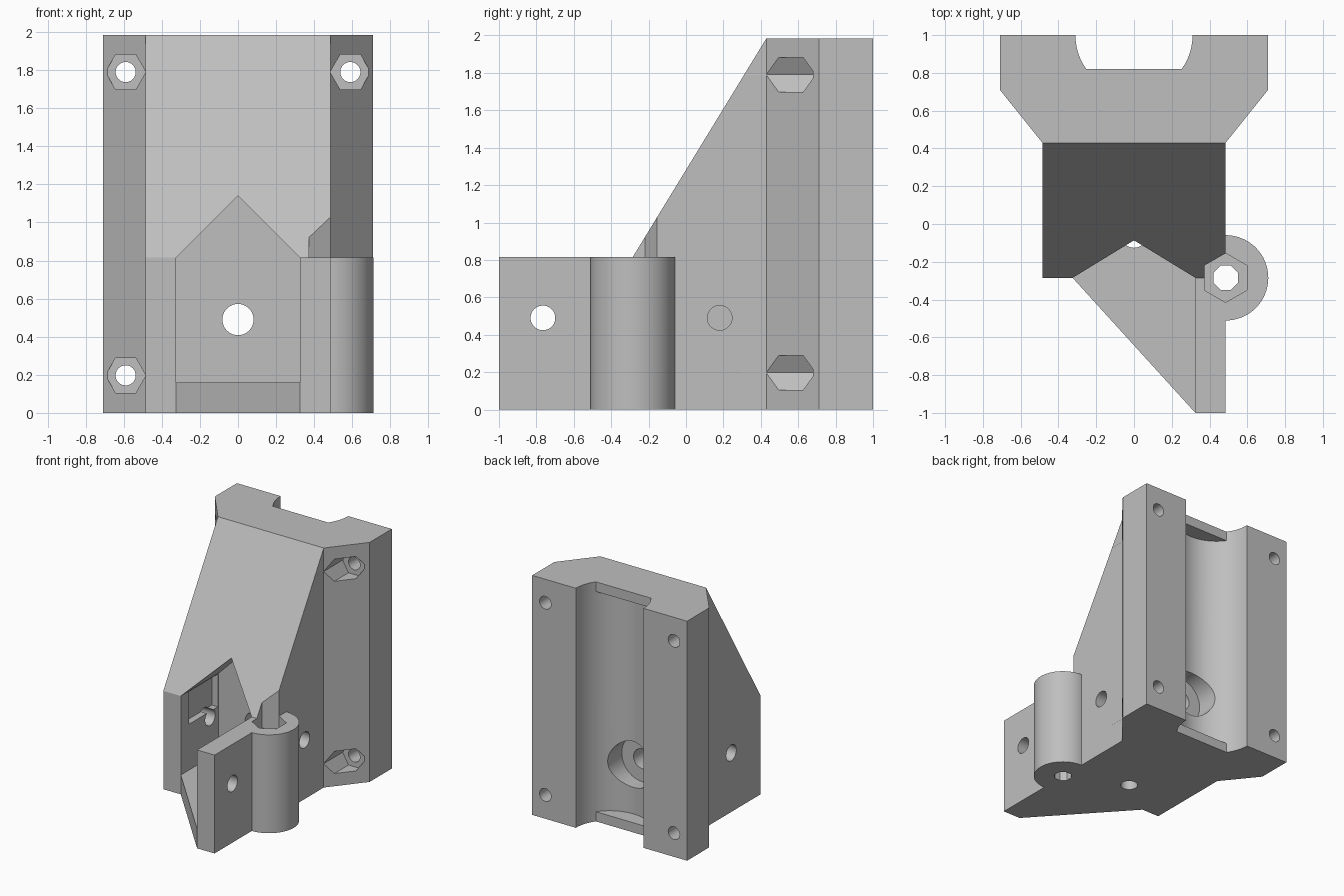
import bpy, bmesh
from math import sin, cos, radians

cube = bpy.data.objects.get("Cube")
if cube:
    bpy.data.objects.remove(cube, do_unlink=True)

grey = bpy.data.materials.new("plain_grey")
grey.use_nodes = True
GREY = (0.52, 0.52, 0.52, 1)
grey.diffuse_color = GREY
grey.node_tree.nodes["Principled BSDF"].inputs["Base Color"].default_value = GREY


def arc(cx, cy, r, start, end, n):
    """Points on an arc, both ends included."""
    angles = [radians(start + (end - start) * i / n) for i in range(n + 1)]
    return [(cx + r * cos(a), cy + r * sin(a)) for a in angles]


def ring(cx, cy, r, n=40, turn=0):
    return arc(cx, cy, r, turn, turn + 360, n)[:-1]


def prism(name, outline, axis, lo, hi):
    """Extrude a 2D outline along the x, y or z axis."""
    place = {"x": lambda a, b, t: (t, a, b),
             "y": lambda a, b, t: (a, t, b),
             "z": lambda a, b, t: (a, b, t)}[axis]
    bm = bmesh.new()
    low = [bm.verts.new(place(a, b, lo)) for a, b in outline]
    high = [bm.verts.new(place(a, b, hi)) for a, b in outline]
    bm.faces.new(low)
    bm.faces.new(high)
    n = len(low)
    for i in range(n):
        j = (i + 1) % n
        bm.faces.new((low[i], low[j], high[j], high[i]))
    bmesh.ops.recalc_face_normals(bm, faces=bm.faces)
    mesh = bpy.data.meshes.new(name)
    bm.to_mesh(mesh)
    bm.free()
    mesh.materials.append(grey)
    obj = bpy.data.objects.new(name, mesh)
    bpy.context.collection.objects.link(obj)
    return obj


def combine(tool, operation="DIFFERENCE"):
    """Apply a boolean to the bracket and discard the tool."""
    bpy.context.view_layer.objects.active = bracket
    mod = bracket.modifiers.new(tool.name, "BOOLEAN")
    mod.operation = operation
    mod.solver = "EXACT"
    mod.object = tool
    bpy.ops.object.modifier_apply(modifier=mod.name)
    bpy.data.objects.remove(tool, do_unlink=True)


def cut(name, outline, axis, lo, hi):
    combine(prism(name, outline, axis, lo, hi))


H = 1.985        # full height
ARM = 0.815      # height of arm and hinge boss
FRONT = -0.285   # front of the main block
MID = 0.49       # height of the cross holes

# Plan of block, clamp flanges, side arm and triangular floor
plan = [(0.485, -1), (0.485, 0.43), (0.71, 0.71), (0.71, 1),
        (-0.71, 1), (-0.71, 0.71), (-0.485, 0.43), (-0.485, FRONT),
        (-0.325, FRONT), (0.325, -1)]
bracket = prism("bearing_bracket", plan, "z", 0, H)

# Sloping front and low arm
cut("slope_cutter", [(-1.2, ARM), (FRONT, ARM), (0.43, H), (0.43, 2.2), (-1.2, 2.2)],
    "x", -1, 1)

# Round hinge boss
combine(prism("hinge_boss", ring(0.485, FRONT, 0.226, 64), "z", 0, ARM), "UNION")

# Gabled pocket above the floor, with a shallow recess in its left wall
cut("pocket_cutter", [(-0.325, 0.16), (0.325, 0.16), (0.325, ARM), (0, 1.14), (-0.325, ARM)],
    "y", -1.2, 0.21)
cut("recess_cutter", [(-0.18, 0.54), (0.2, 0.54), (0.2, 0.81), (-0.18, 0.81)],
    "x", -0.38, -0.3)

# Hinge pin hole and hexagonal nut seat
cut("nut_seat_cutter", ring(0.485, FRONT, 0.13, 6, 30), "z", 0.71, 1.6)
cut("pin_hole_cutter", ring(0.485, FRONT, 0.07, 8, 22.5), "z", -0.1, 1)

# Bearing channel: open at the ends behind a flat lip, deeper between
R, LIP = 0.31, 35.5
cut("channel_mouth_cutter",
    [(R, 1.1)] + arc(0, 1, R, 0, -LIP, 10) + arc(0, 1, R, LIP - 180, -180, 10) + [(-R, 1.1)],
    "z", -0.1, H + 0.1)
cut("channel_floor_cutter",
    arc(0, 1, R, -LIP, LIP - 180, 30) + [(0, 0.95)], "z", 0.08, H - 0.08)

# Through hole from pocket to channel, with counterbore
cut("counterbore_cutter", ring(0, MID, 0.19, 48), "y", 0.57, 0.9)
cut("centre_hole_cutter", ring(0, MID, 0.082), "y", 0.1, 0.8)

# Floor hole and cross holes
cut("floor_hole_cutter", ring(0, -0.06, 0.066), "z", -0.1, 0.3)
cut("arm_hole_cutter", ring(-0.765, MID, 0.066), "x", 0.2, 0.6)
cut("left_hole_cutter", ring(0.18, MID, 0.066), "x", 0.385, 0.6)
cut("right_hole_cutter", ring(0.1, MID, 0.066), "x", -0.6, -0.3)

# Clamp bolt holes with hexagonal nut traps
for x in (-0.59, 0.59):
    for z in (0.197, 1.79):
        cut("nut_trap_cutter", ring(x, z, 0.106, 6), "y", 0.3, 0.68)
        cut("bolt_hole_cutter", ring(x, z, 0.053, 24), "y", 0.5, 1.1)

# Smooth curved walls, keep edges crisp
bpy.ops.object.select_all(action="DESELECT")
bracket.select_set(True)
bpy.context.view_layer.objects.active = bracket
bpy.ops.object.shade_smooth_by_angle(angle=radians(25))
